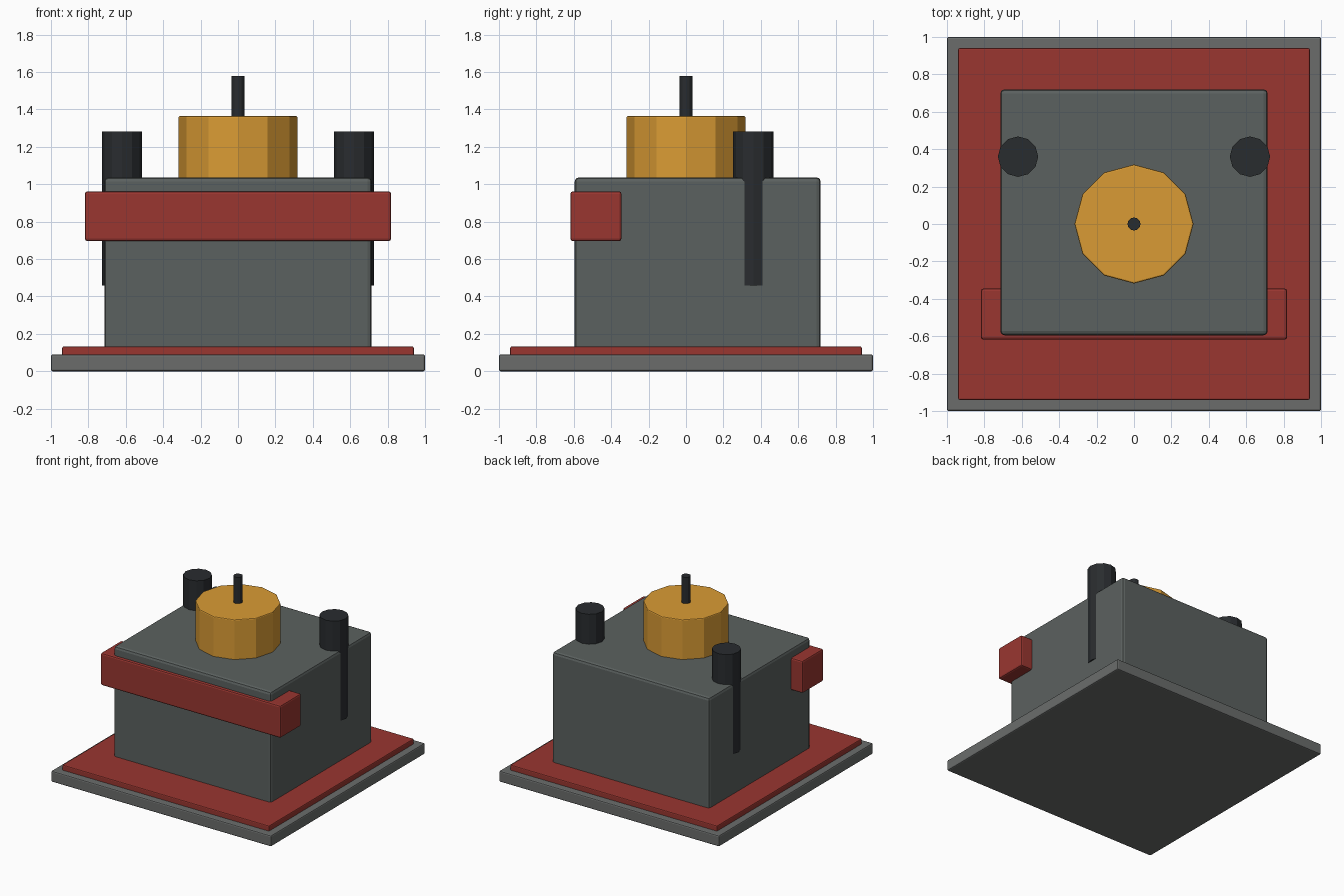
import bpy, bmesh
from mathutils import Matrix

if "Cube" in bpy.data.objects:
    bpy.data.objects.remove(bpy.data.objects["Cube"])


def material(name, rgb):
    m = bpy.data.materials.new(name)
    m.diffuse_color = (*rgb, 1)
    m.use_nodes = True
    m.node_tree.nodes["Principled BSDF"].inputs["Base Color"].default_value = m.diffuse_color
    return m


RED = material("red", (0.32, 0.037, 0.03))
ORANGE = material("orange", (0.70, 0.33, 0.035))
DARK = material("charcoal", (0.022, 0.025, 0.028))
BODY = material("body_grey", (0.105, 0.12, 0.115))
PLATE = material("plate_grey", (0.145, 0.152, 0.148))


def finish(name, bm, mat, bevel):
    mesh = bpy.data.meshes.new(name)
    bm.to_mesh(mesh)
    bm.free()
    mesh.materials.append(mat)
    ob = bpy.data.objects.new(name, mesh)
    bpy.context.collection.objects.link(ob)
    if bevel:
        mod = ob.modifiers.new("edge_bevel", 'BEVEL')
        mod.width, mod.segments = bevel, 2
        mod.limit_method, mod.angle_limit = 'ANGLE', 0.8
    return ob


def box(name, lo, hi, mat, bevel=0.01):
    size = [b - a for a, b in zip(lo, hi)]
    mid = [(a + b) / 2 for a, b in zip(lo, hi)]
    bm = bmesh.new()
    bmesh.ops.create_cube(bm, size=1, matrix=Matrix.Translation(mid) @ Matrix.Diagonal((*size, 1)))
    return finish(name, bm, mat, bevel)


def cylinder(name, x, y, z0, z1, r, mat, bevel=0.0, sides=12):
    bm = bmesh.new()
    bmesh.ops.create_cone(bm, cap_ends=True, segments=sides, radius1=r, radius2=r, depth=z1 - z0,
                          matrix=Matrix.Translation((x, y, (z0 + z1) / 2)))
    return finish(name, bm, mat, bevel)


# Stepped foot
box("base_plate", (-1, -1, 0), (1, 1, 0.09), PLATE)
box("red_skirt", (-0.94, -0.94, 0.05), (0.94, 0.94, 0.133), RED, 0.008)

# Main block and the band across its front
box("main_block", (-0.715, -0.595, 0.09), (0.715, 0.72, 1.037), BODY, 0.022)
box("front_band", (-0.818, -0.618, 0.696), (0.818, -0.345, 0.962), RED, 0.013)

# Round turret with its mast
cylinder("turret", 0, 0, 0.99, 1.365, 0.318, ORANGE, 0.008)
cylinder("mast", 0, 0, 1.30, 1.58, 0.035, DARK)

# Pair of stacks sunk into the sides of the block
for side, s in (("left", -1), ("right", 1)):
    cylinder(side + "_stack", 0.62 * s, 0.36, 0.46, 1.283, 0.108, DARK)
